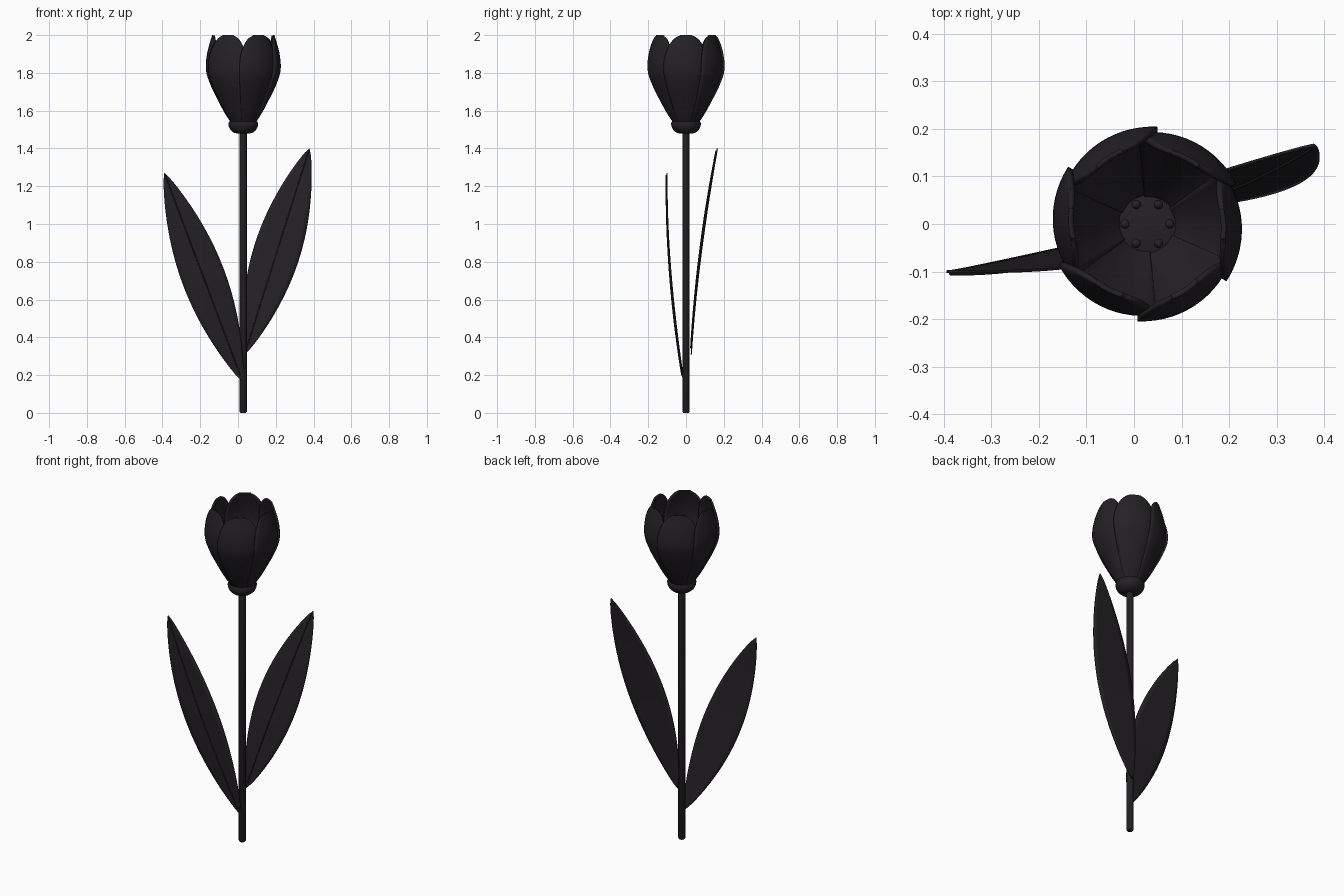
import bpy, bmesh, math
from mathutils import Vector

if "Cube" in bpy.data.objects:
    bpy.data.objects.remove(bpy.data.objects["Cube"])

CX = 0.028  # flower and stem axis

mat = bpy.data.materials.new("near_black")
mat.diffuse_color = (0.018, 0.015, 0.019, 1)
mat.use_nodes = True
mat.node_tree.nodes["Principled BSDF"].inputs["Base Color"].default_value = mat.diffuse_color


def finish(ob, angle=40):
    ob.data.materials.append(mat)
    bpy.ops.object.select_all(action='DESELECT')
    ob.select_set(True)
    bpy.context.view_layer.objects.active = ob
    bpy.ops.object.shade_smooth_by_angle(angle=math.radians(angle))
    return ob


def mesh_object(name, verts, faces, thickness=0, offset=-1):
    me = bpy.data.meshes.new(name)
    me.from_pydata(verts, [], faces)
    ob = bpy.data.objects.new(name, me)
    bpy.context.collection.objects.link(ob)
    if thickness:
        mod = ob.modifiers.new("thickness", 'SOLIDIFY')
        mod.thickness, mod.offset = thickness, offset
    return finish(ob)


def grid(name, fn, nu, nv, thickness, offset=-1):
    """Sheet from fn(u in -1..1, v in 0..1)."""
    verts = [fn(2 * i / nu - 1, j / nv) for j in range(nv + 1) for i in range(nu + 1)]
    w = nu + 1
    faces = [(j * w + i, j * w + i + 1, (j + 1) * w + i + 1, (j + 1) * w + i)
             for j in range(nv) for i in range(nu)]
    return mesh_object(name, verts, faces, thickness, offset)


def lathe(name, profile, center, n=32):
    """Closed solid turned from (radius, z) points."""
    verts = [(center[0] + r * math.cos(2 * math.pi * i / n),
              center[1] + r * math.sin(2 * math.pi * i / n), z)
             for r, z in profile for i in range(n)]
    faces = [(j * n + i, j * n + (i + 1) % n, (j + 1) * n + (i + 1) % n, (j + 1) * n + i)
             for j in range(len(profile) - 1) for i in range(n)]
    faces.append(tuple(reversed(range(n))))
    faces.append(tuple(range((len(profile) - 1) * n, len(profile) * n)))
    return mesh_object(name, verts, faces)


def smooth_profile(pts, z):
    """Radius at height z along a smooth curve through (radius, z) points."""
    for k in range(len(pts) - 1):
        (r0, z0), (r1, z1) = pts[k], pts[k + 1]
        if z <= z1 or k == len(pts) - 2:
            a, b = pts[max(k - 1, 0)], pts[min(k + 2, len(pts) - 1)]
            h = z1 - z0
            m0 = (r1 - a[0]) / (z1 - a[1]) * h
            m1 = (b[0] - r0) / (b[1] - z0) * h
            t = min((z - z0) / h, 1)
            return ((2*t**3 - 3*t*t + 1) * r0 + (t**3 - 2*t*t + t) * m0
                    + (3*t*t - 2*t**3) * r1 + (t**3 - t*t) * m1)


# Stem
lathe("stem", [(0.014, 0), (0.019, 0.006), (0.019, 1.5)], (CX, 0), 24)

# Receptacle under the petals
lathe("receptacle", [(0.03, 1.478), (0.052, 1.484), (0.068, 1.498), (0.077, 1.516),
                     (0.079, 1.532), (0.074, 1.543), (0.05, 1.548), (0.01, 1.55)], (CX, 0))

# Six overlapping petals, one edge outside its neighbour and one inside
PETAL = [(0.055, 1.52), (0.1, 1.59), (0.137, 1.66), (0.171, 1.73),
         (0.197, 1.81), (0.192, 1.9), (0.165, 2.0)]


def petal(mid):
    def fn(u, v):
        z = 1.52 + 0.48 * math.sin(v * math.pi / 2)
        t = max(0, (z - 1.78) / 0.22)
        half = 36 * max(0.04, (1 - t ** 2.8)) ** (1 / 2.8)
        a = math.radians(mid + u * half)
        r = smooth_profile(PETAL, z) * (1 - 0.035 * u * half / 36)
        return (CX + r * math.cos(a), r * math.sin(a), z)
    return fn


for k in range(6):
    grid(f"petal_{k + 1}", petal(60 * k), 14, 28, 0.011)

# Six stamens
for k in range(6):
    a = math.radians(60 * k)
    c = (CX + 0.047 * math.cos(a), 0.047 * math.sin(a))
    head = [(0.01 * math.sin(math.pi * i / 8), 1.6 - 0.012 * math.cos(math.pi * i / 8))
            for i in range(2, 8)]
    lathe(f"stamen_{k + 1}", [(0.004, 1.54), (0.004, 1.589)] + head + [(0.001, 1.612)], c, 12)


# Leaves: pointed blades with a thin midrib on the front
def leaf(name, base, tip, half_width, bow):
    base, tip = Vector(base), Vector(tip)
    side = Vector((tip.z - base.z, 0, base.x - tip.x)).normalized()

    def mid(t):
        p = base.lerp(tip, t)
        p.y += bow * t * (1 - t)
        return p

    def fn(u, v):
        w = half_width * max(math.sin(math.pi * v), 0.001) ** 0.8
        return mid(v) + side * (u * w)

    grid(name, fn, 8, 40, 0.006, 0)

    cu = bpy.data.curves.new(name + "_midrib", 'CURVE')
    cu.dimensions, cu.bevel_depth, cu.bevel_resolution = '3D', 0.003, 1
    sp = cu.splines.new('POLY')
    sp.points.add(24)
    for i, pt in enumerate(sp.points):
        p = mid(0.03 + 0.96 * i / 24)
        pt.co = (p.x, p.y - 0.005, p.z, 1)
    rib = bpy.data.objects.new(name + "_midrib", cu)
    bpy.context.collection.objects.link(rib)
    cu.materials.append(mat)


leaf("left_leaf", (0.025, -0.012, 0.165), (-0.39, -0.1, 1.27), 0.116, -0.1)
leaf("right_leaf", (0.035, 0.028, 0.31), (0.378, 0.166, 1.4), 0.124, -0.08)
